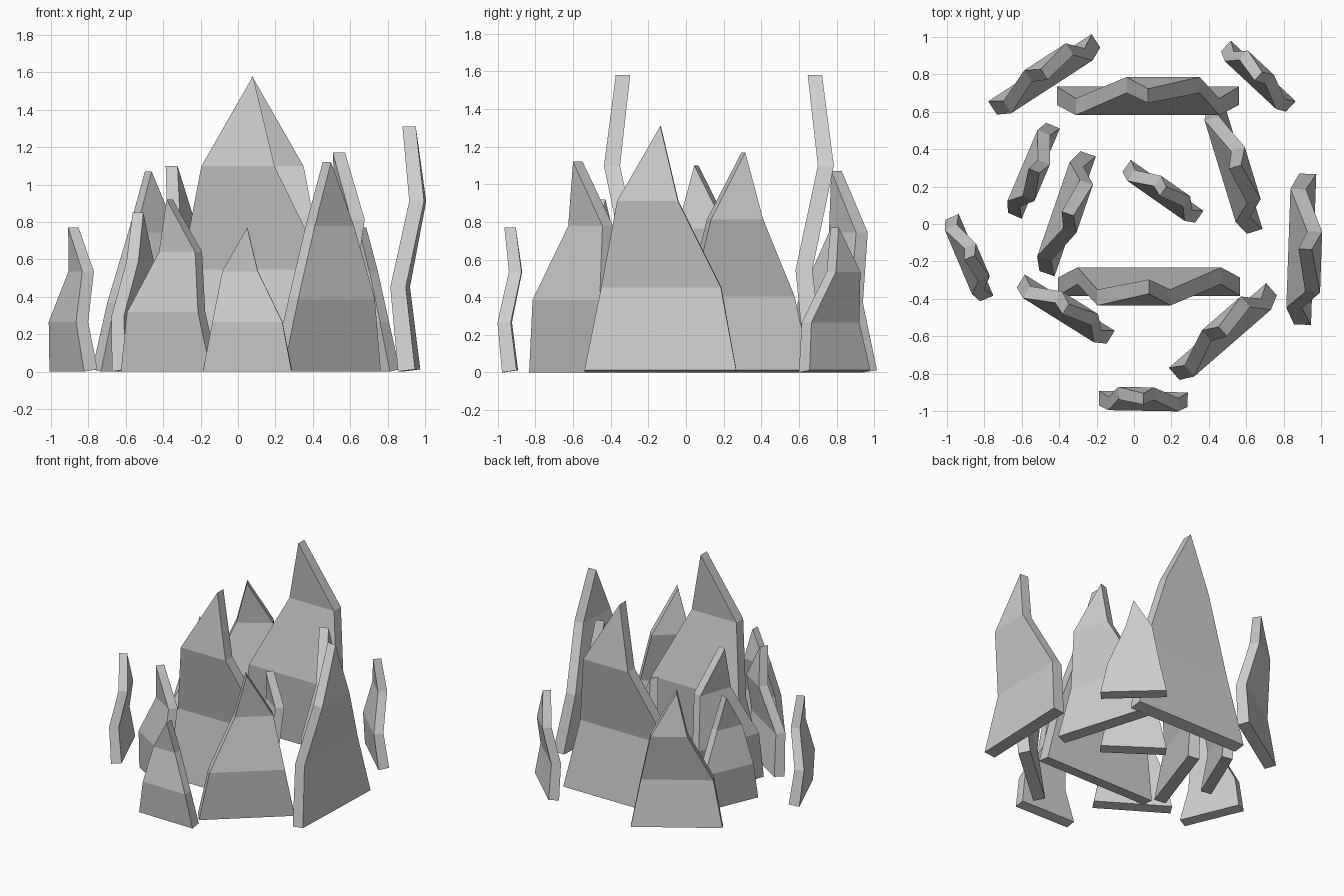
import bpy
import bmesh
import math
from mathutils import Matrix

if "Cube" in bpy.data.objects:
    bpy.data.objects.remove(bpy.data.objects["Cube"], do_unlink=True)

# One plain stone grey
stone = bpy.data.materials.new("stone_grey")
stone.use_nodes = True
GREY = (0.62, 0.62, 0.62, 1.0)
stone.diffuse_color = GREY
stone.node_tree.nodes["Principled BSDF"].inputs["Base Color"].default_value = GREY

# Full-size shard profile: height share, broad edge, notched edge, bend, thickness factor
FULL = 1.575
LEVELS = [
    (0.000, -0.485, 0.485, 0.000, 1.15),
    (0.345, -0.380, 0.385, 0.058, 1.05),
    (0.695, -0.275, 0.115, -0.058, 1.00),
    (1.000, 0.000, 0.000, 0.000, 0.90),
]


def shard(name, x, y, height, angle, mirrored=False):
    """Bent, tapering slab; angle is the heading of its notched edge."""
    s = height / FULL
    flip = -1 if mirrored else 1
    thick = 0.05 + 0.035 * s
    bm = bmesh.new()
    rings = []
    for share, broad, notch, bend, factor in LEVELS:
        t = thick * factor / 2
        yc = bend * s
        z = share * height
        lift = 0.012 if share == 0 else 0.0   # base cut square to the lean
        spots = [(broad, -t, lift), (notch, -t, lift), (notch, t, 0), (broad, t, 0)]
        if share == 1:
            spots = [(0, -t, 0), (0, t, 0)]
        rings.append([bm.verts.new((px * s, flip * (yc + py), z + dz))
                      for px, py, dz in spots])
    bm.faces.new(rings[0])
    # Side walls between bends
    for low, high in zip(rings[:2], rings[1:3]):
        for i in range(4):
            j = (i + 1) % 4
            bm.faces.new((low[i], low[j], high[j], high[i]))
    # Pointed top with a short ridge across the thickness
    a, b, c, d = rings[2]
    front, back = rings[3]
    for face in ((a, b, front), (b, c, back, front), (c, d, back), (d, a, front, back)):
        bm.faces.new(face)
    bm.transform(Matrix.Translation((x, y, 0)) @ Matrix.Rotation(math.radians(angle), 4, 'Z'))
    bmesh.ops.recalc_face_normals(bm, faces=bm.faces[:])
    mesh = bpy.data.meshes.new(name)
    bm.to_mesh(mesh)
    bm.free()
    mesh.materials.append(stone)
    bpy.context.collection.objects.link(bpy.data.objects.new(name, mesh))


# Name, base centre, height, heading, mirrored
SHARDS = [
    ("tall_front_shard", 0.08, -0.335, 1.58, 0, False),
    ("tall_back_shard", 0.075, 0.685, 1.58, 180, False),
    ("small_front_shard", 0.05, -0.935, 0.77, -1, True),
    ("front_left_shard", 0.475, -0.575, 1.12, 221, False),
    ("front_right_shard", -0.365, -0.455, 0.92, 148, False),
    ("outer_right_shard", -0.88, -0.18, 0.77, 113, False),
    ("inner_right_shard", -0.355, 0.055, 1.10, 251, True),
    ("middle_right_shard", -0.535, 0.285, 0.85, 67, False),
    ("centre_shard", 0.155, 0.175, 0.77, 145, False),
    ("inner_left_shard", 0.54, 0.305, 1.17, 107, False),
    ("outer_left_shard", 0.915, -0.135, 1.31, 88, False),
    ("back_left_shard", 0.665, 0.79, 0.77, -43, True),
    ("back_right_shard", -0.48, 0.80, 1.07, 213, False),
]
for spec in SHARDS:
    shard(*spec)
